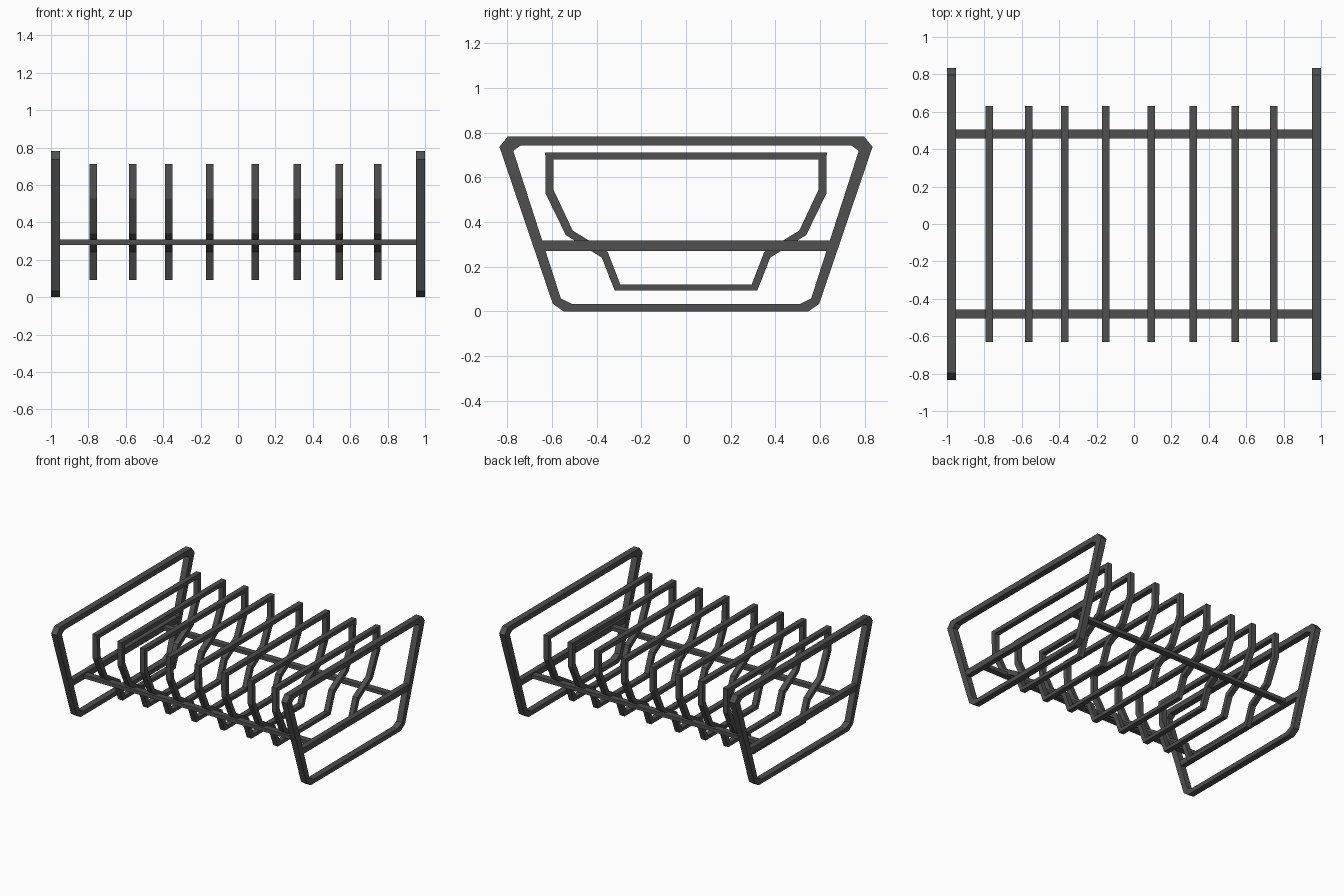
import bpy
import bmesh

if "Cube" in bpy.data.objects:
    bpy.data.objects.remove(bpy.data.objects["Cube"])


def mirrored(half):
    """Close a left-half (y, z) profile by mirroring it across y = 0."""
    return half + [(-y, z) for y, z in reversed(half)]


def ring_mesh(name, outer_half, inner_half, width):
    """Flat ring in the YZ plane with rectangular section, width along x."""
    outer, inner = mirrored(outer_half), mirrored(inner_half)
    n = len(outer)
    bm = bmesh.new()
    h = width / 2
    loops = [[bm.verts.new((x, y, z)) for y, z in prof]
             for x, prof in ((-h, outer), (h, outer), (h, inner), (-h, inner))]
    for k in range(4):
        a, b = loops[k], loops[(k + 1) % 4]
        for i in range(n):
            j = (i + 1) % n
            bm.faces.new((a[i], a[j], b[j], b[i]))
    bmesh.ops.recalc_face_normals(bm, faces=bm.faces)
    mesh = bpy.data.meshes.new(name)
    bm.to_mesh(mesh)
    bm.free()
    mesh.materials.append(dark)
    return mesh


def place(name, mesh, x):
    obj = bpy.data.objects.new(name, mesh)
    obj.location.x = x
    bpy.context.collection.objects.link(obj)


def bar(name, center, size):
    bpy.ops.mesh.primitive_cube_add(size=1, location=center)
    obj = bpy.context.object
    obj.name = name
    obj.scale = size
    bpy.ops.object.transform_apply(location=False, rotation=False, scale=True)
    obj.data.materials.append(dark)


dark = bpy.data.materials.new("dark_metal")
dark.diffuse_color = (0.08, 0.08, 0.08, 1)
dark.use_nodes = True
dark.node_tree.nodes["Principled BSDF"].inputs["Base Color"].default_value = dark.diffuse_color

# End frames: tapered loops with chamfered corners, each with a cross bar
frame = ring_mesh(
    "end_frame",
    [(-0.797, 0.783), (-0.835, 0.737), (-0.596, 0.034), (-0.547, 0.0)],
    [(-0.741, 0.742), (-0.773, 0.719), (-0.560, 0.058), (-0.511, 0.034)],
    0.048)
for side, sx in (("left", -1), ("right", 1)):
    place(side + "_end_frame", frame, sx * 0.976)
    bar(side + "_cross_bar", (sx * 0.976, 0, 0.294), (0.042, 1.31, 0.046))

# Long rails joining the end frames
for side, sy in (("front", -1), ("back", 1)):
    bar(side + "_rail", (0, sy * 0.481, 0.294), (1.92, 0.048, 0.028))

# Divider loops: stepped bowl profile
divider = ring_mesh(
    "divider",
    [(-0.630, 0.712), (-0.628, 0.527), (-0.538, 0.342), (-0.377, 0.241), (-0.319, 0.093)],
    [(-0.594, 0.680), (-0.592, 0.543), (-0.507, 0.362), (-0.350, 0.266), (-0.294, 0.121)],
    0.04)
for i, x in enumerate((-0.773, -0.562, -0.371, -0.15, 0.092, 0.318, 0.542, 0.747)):
    place(f"divider_{i + 1}", divider, x)
